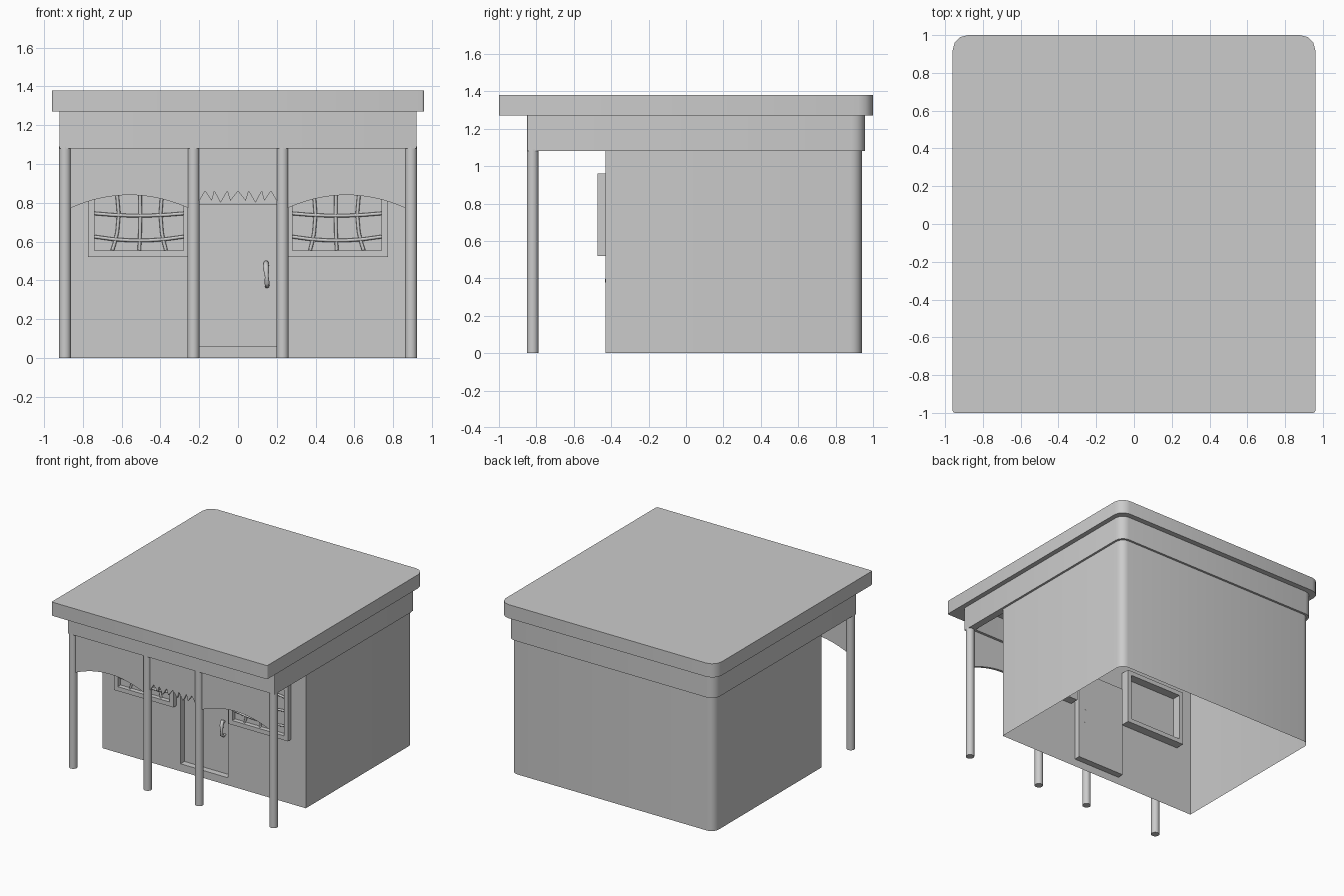
import bpy, bmesh, math

if "Cube" in bpy.data.objects:
    bpy.data.objects.remove(bpy.data.objects["Cube"])


def mesh(name, verts, faces, smooth=False):
    me = bpy.data.meshes.new(name)
    me.from_pydata(verts, [], faces)
    bm = bmesh.new()
    bm.from_mesh(me)
    bmesh.ops.remove_doubles(bm, verts=bm.verts, dist=1e-5)
    bmesh.ops.recalc_face_normals(bm, faces=bm.faces)
    bm.to_mesh(me)
    bm.free()
    ob = bpy.data.objects.new(name, me)
    bpy.context.collection.objects.link(ob)
    if smooth:
        bpy.ops.object.select_all(action='DESELECT')
        ob.select_set(True)
        bpy.context.view_layer.objects.active = ob
        bpy.ops.object.shade_smooth_by_angle(angle=math.radians(35))
    return ob


def outline(x, y0, y1, back_r, front_r, seg=4):
    """Plan outline, from the front right corner round the back to the front left."""
    pts = []
    for cx, cy, r, a0 in ((x - front_r, y0 + front_r, front_r, -90), (x - back_r, y1 - back_r, back_r, 0),
                          (-x + back_r, y1 - back_r, back_r, 90), (-x + front_r, y0 + front_r, front_r, 180)):
        for i in range(seg + 1):
            a = math.radians(a0 + 90 * i / seg)
            pts.append((cx + r * math.cos(a), cy + r * math.sin(a)))
    return pts


def prism(name, pts, lo, hi, axis='z', smooth=False):
    """Extrude a 2D outline along z, or an xz outline along y."""
    n = len(pts)
    put = (lambda p, h: (p[0], p[1], h)) if axis == 'z' else (lambda p, h: (p[0], h, p[1]))
    verts = [put(p, lo) for p in pts] + [put(p, hi) for p in pts]
    faces = [tuple(range(n)), tuple(range(n, 2 * n))]
    faces += [(i, (i + 1) % n, n + (i + 1) % n, n + i) for i in range(n)]
    return mesh(name, verts, faces, smooth)


def ring(name, outer, inner, lo, hi, axis='z', smooth=False):
    """Hollow frame between two outlines with equal point counts."""
    n = len(outer)
    put = (lambda p, h: (p[0], p[1], h)) if axis == 'z' else (lambda p, h: (p[0], h, p[1]))
    loops = [[put(p, lo) for p in outer], [put(p, hi) for p in outer],
             [put(p, hi) for p in inner], [put(p, lo) for p in inner]]
    faces = []
    for k in range(4):
        a, b = k * n, ((k + 1) % 4) * n
        faces += [(a + i, a + (i + 1) % n, b + (i + 1) % n, b + i) for i in range(n)]
    return mesh(name, sum(loops, []), faces, smooth)


def rect(x0, x1, z0, z1):
    return [(x0, z0), (x1, z0), (x1, z1), (x0, z1)]


def rod(name, pts, depth, radii=None):
    cu = bpy.data.curves.new(name, 'CURVE')
    cu.dimensions = '3D'
    cu.bevel_depth = depth
    cu.bevel_resolution = 2
    cu.use_fill_caps = True
    sp = cu.splines.new('POLY')
    sp.points.add(len(pts) - 1)
    for i, p in enumerate(pts):
        sp.points[i].co = (*p, 1)
        sp.points[i].radius = radii[i] if radii else 1
    ob = bpy.data.objects.new(name, cu)
    bpy.context.collection.objects.link(ob)


# Roof slab and the hollow fascia band under it
prism("roof", outline(.96, -1, 1, .08, .012, 3), 1.27, 1.38, smooth=True)
ring("fascia", outline(.922, -.85, .957, .07, .004), outline(.865, -.79, .90, .03, .004),
     1.08, 1.27, smooth=True)

# Open-bottomed wall shell: sides and back, then the front with a recessed doorway
F, D, TOP = -.43, -.38, 1.27
plan = [(.905, F)] + outline(.905, F, .94, .06, .001)[5:15] + [(-.905, F)]
n = len(plan)
verts = [(x, y, 0) for x, y in plan] + [(x, y, TOP) for x, y in plan]
faces = [(i, i + 1, n + i + 1, n + i) for i in range(n - 1)]
mesh("side_and_back_walls", verts, faces, True)

xs, zs = (-.905, -.21, .21, .905), (0, .06, .79, TOP)
verts = [(x, F, z) for z in zs for x in xs]
faces = [(r * 4 + c, r * 4 + c + 1, r * 4 + c + 5, r * 4 + c + 4)
         for r in range(3) for c in range(3) if (r, c) != (1, 1)]
verts += [(x, D, z) for x, z in rect(-.21, .21, .06, .79)]
hole = (5, 6, 10, 9)
faces += [(hole[i], hole[(i + 1) % 4], 16 + (i + 1) % 4, 16 + i) for i in range(4)]
faces.append((16, 17, 18, 19))
mesh("front_wall_and_door", verts, faces)

# Door handle
rod("door_handle", [(.145, D, .475), (.145, -.405, .49), (.145, -.415, .46), (.148, -.42, .42),
                    (.15, -.422, .385), (.15, -.40, .37), (.15, D, .375)],
    .014, [.6, .9, 1.1, .7, .9, .8, .6])

# Porch posts
for i, x in enumerate((-.893, -.23, .23, .893)):
    prism("porch_post_%d" % (i + 1), [(x + .031 * math.cos(a * math.pi / 8), -.82 + .031 * math.sin(a * math.pi / 8))
                                      for a in range(16)], 0, 1.09, smooth=True)

# Windows and arched valances, one of each per side
for side, s in (("left", -1), ("right", 1)):
    ring(side + "_window_frame", rect(s * .775, s * .245, .52, .96), rect(s * .74, s * .28, .555, .925),
         -.472, -.36, 'y')
    prism(side + "_window_pane", rect(s * .745, s * .275, .55, .93), -.436, -.432, 'y')
    for i, (x, bow) in enumerate(((.65, .035), (.51, .006), (.37, -.03))):
        rod("%s_window_upright_%d" % (side, i + 1),
            [(s * (x - bow * (1 - ((z - .74) / .19) ** 2)), -.445, z)
             for z in (.555, .6, .65, .74, .83, .88, .925)], .009)
    for i, (z, bow) in enumerate(((.85, .02), (.745, -.012), (.625, -.02))):
        rod("%s_window_crossbar_%d" % (side, i + 1),
            [(s * (.51 + .23 * t), -.447, z + bow * (1 - t * t)) for t in (-1, -.6, -.2, .2, .6, 1)], .009)
    arch = [(s * (.56 + .31 * t / 8), .84 - .07 * (t / 8) ** 2) for t in range(-8, 9)]
    prism(side + "_valance", arch + [(s * .87, 1.09), (s * .25, 1.09)], -.83, -.81, 'y')

# Centre valance with a scalloped lower edge
half = [(.04, .81), (.055, .86), (.09, .80), (.122, .86), (.135, .81), (.17, .86), (.205, .80)]
edge = [(-x, z) for x, z in reversed(half)] + [(0, .86)] + half
prism("centre_valance", edge + [(.205, 1.09), (-.205, 1.09)], -.83, -.81, 'y')
